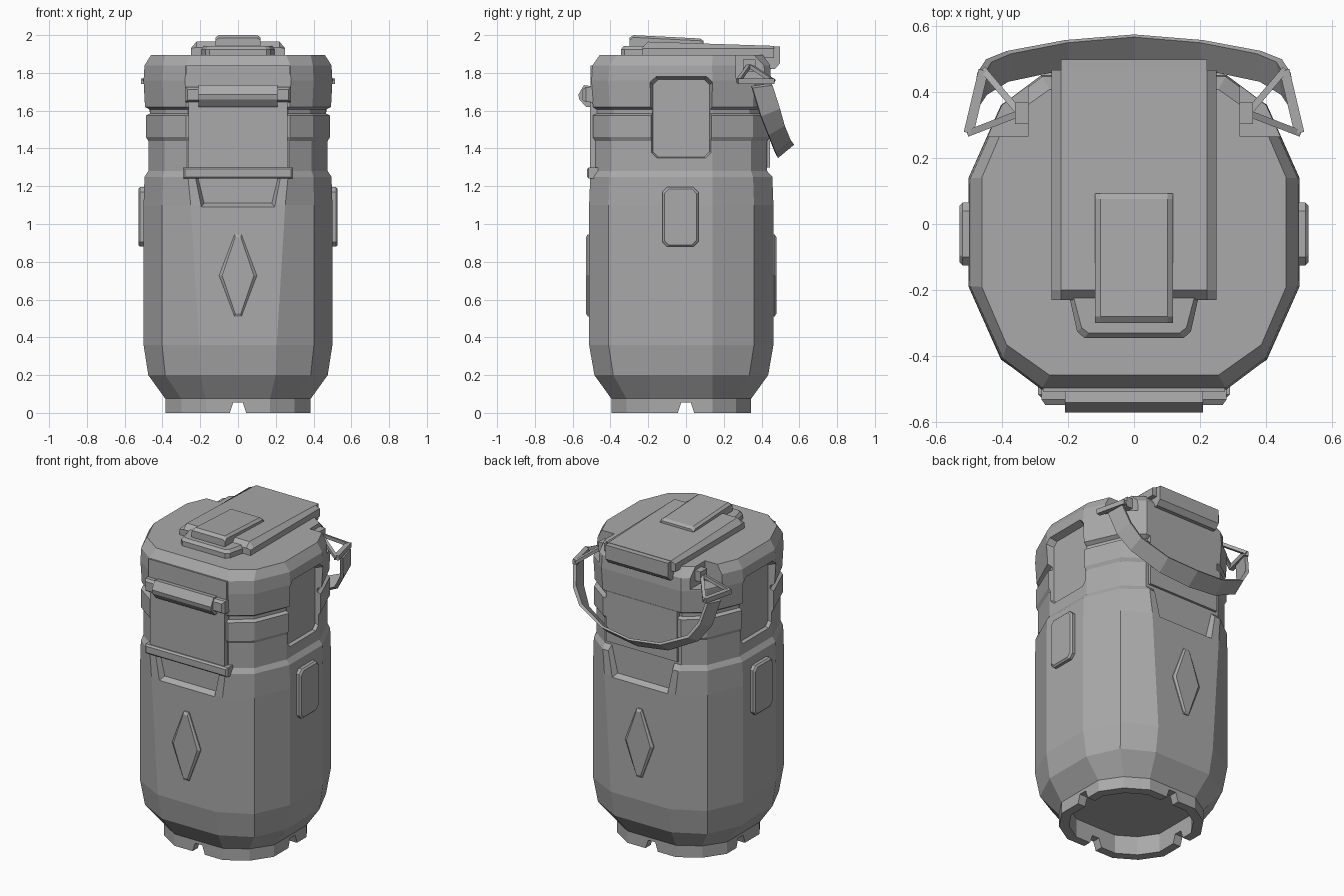
import bpy, bmesh
from mathutils import Vector

if "Cube" in bpy.data.objects:
    bpy.data.objects.remove(bpy.data.objects["Cube"])

grey = bpy.data.materials.new("plain_grey")
grey.use_nodes = True
grey.diffuse_color = (0.4, 0.4, 0.4, 1)
grey.node_tree.nodes["Principled BSDF"].inputs["Base Color"].default_value = (0.4, 0.4, 0.4, 1)

CY = -0.025  # centre of the canister in y


def loft(name, rings):
    """Closed solid through a stack of equal-length point rings."""
    bm = bmesh.new()
    rows = [[bm.verts.new(p) for p in ring] for ring in rings]
    n = len(rows[0])
    for a, b in zip(rows, rows[1:]):
        for i in range(n):
            j = (i + 1) % n
            bm.faces.new((a[i], a[j], b[j], b[i]))
    bm.faces.new(rows[0][::-1])
    bm.faces.new(rows[-1])
    bmesh.ops.recalc_face_normals(bm, faces=bm.faces)
    mesh = bpy.data.meshes.new(name)
    bm.to_mesh(mesh)
    bm.free()
    mesh.materials.append(grey)
    obj = bpy.data.objects.new(name, mesh)
    bpy.context.collection.objects.link(obj)
    return obj


# Directions in which a flat outline (u, v) is pushed out by w
AXES = {
    "front": lambda u, v, w: (u, -w, v),
    "back": lambda u, v, w: (-u, w, v),
    "left": lambda u, v, w: (w, u, v),
    "right": lambda u, v, w: (-w, u, v),
    "top": lambda u, v, w: (u, v, w),
}


def plate(name, outline, side, levels):
    """Outline lofted through (depth, inset) levels."""
    us, vs = [p[0] for p in outline], [p[1] for p in outline]
    cu, cv = (min(us) + max(us)) / 2, (min(vs) + max(vs)) / 2
    hu, hv = max(us) - cu, max(vs) - cv
    rings = [[AXES[side](cu + (u - cu) * (1 - d / hu), cv + (v - cv) * (1 - d / hv), w)
              for u, v in outline] for w, d in levels]
    return loft(name, rings)


def rect(u0, u1, v0, v1, c=0.0):
    """Rectangle, with cut corners if c is given."""
    if not c:
        return [(u0, v0), (u1, v0), (u1, v1), (u0, v1)]
    return [(u0 + c, v0), (u1 - c, v0), (u1, v0 + c), (u1, v1 - c),
            (u1 - c, v1), (u0 + c, v1), (u0, v1 - c), (u0, v0 + c)]


def cut(obj, cutter):
    mod = obj.modifiers.new("cut", "BOOLEAN")
    mod.operation, mod.solver, mod.object = "DIFFERENCE", "EXACT", cutter
    bpy.context.view_layer.objects.active = obj
    bpy.ops.object.modifier_apply(modifier=mod.name)
    bpy.data.objects.remove(cutter)


def beam(name, a, b, r):
    """Square rod between two points."""
    a, b = Vector(a), Vector(b)
    s = (b - a).cross(Vector((0, 0, 1))).normalized() * r
    t = (b - a).cross(s).normalized() * r
    return loft(name, [[p + s + t, p - s + t, p - s - t, p + s - t] for p in (a, b)])


def section(z, hx, hy, f, c, k=1.0):
    """Twelve-sided section: half sizes, front flat half width, corner."""
    q = [(hx, 0.165), c, (f, hy)]
    half = q + [(-x, y) for x, y in q[::-1]]
    full = half + [(-x, -y) for x, y in half]
    return [(x * k, y * k + CY, z) for x, y in full]


# Canister body: hollow foot, tank, neck, band and lid in one skin
foot = (0.385, 0.37, 0.17, (0.3, 0.29))
neck = (0.475, 0.455, 0.27, (0.39, 0.37))
band = (0.487, 0.468, 0.275, (0.398, 0.38))
groove = (0.465, 0.445, 0.265, (0.38, 0.36))
lid = (0.5, 0.475, 0.28, (0.4, 0.385))
body = loft("body", [
    section(0.12, *foot, 0.86), section(0, *foot, 0.86), section(0, *foot),
    section(0.075, *foot),
    section(0.2, 0.475, 0.46, 0.2, (0.385, 0.36)),
    section(0.36, 0.5, 0.488, 0.205, (0.402, 0.385)),
    section(1.1, 0.5, 0.488, 0.25, (0.402, 0.385)),
    section(1.25, 0.495, 0.482, 0.265, (0.4, 0.38)),
    section(1.28, *neck), section(1.44, *neck),
    section(1.46, *band), section(1.575, *band),
    section(1.585, *groove), section(1.605, *groove),
    section(1.62, *lid, 0.985), section(1.76, *lid), section(1.84, *lid, 0.99),
    section(1.895, 0.46, 0.432, 0.255, (0.385, 0.34)),
])

# Notches in the foot
notch = [(-0.05, -0.02), (0.05, -0.02), (0.025, 0.055), (-0.025, 0.055)]
for side in ("front", "left"):
    cut(body, plate("notch_cutter", notch, side, [(-0.6, 0), (0.6, 0)]))

# Bevelled recesses below the neck, front and back
funnel = [(-0.195, 1.09), (0.195, 1.09), (0.245, 1.32), (-0.245, 1.32)]
for side, y in (("front", 0.515), ("back", 0.465)):
    cut(body, plate("funnel_cutter", funnel, side,
                    [(y - 0.035, 0.02), (y, 0), (y + 0.1, 0)]))

# Tall grips sunk into the sides, and raised side pads
for side in ("left", "right"):
    cut(body, plate("grip_cutter", rect(-0.19, 0.14, 1.34, 1.78, 0.03), side,
                    [(0.455, 0.015), (0.5, 0), (0.6, 0)]))
    plate(side + "_pad", rect(-0.125, 0.065, 0.88, 1.195, 0.025), side,
          [(0.48, 0), (0.518, 0), (0.528, 0.01)])

# Corner pockets for the handle mounts
for s in (-1, 1):
    x0, x1 = sorted((0.32 * s, 0.6 * s))
    cut(body, plate("pocket_cutter", rect(x0, x1, 0.265, 0.7), "top",
                    [(1.77, 0), (2.0, 0)]))

# Raised diamonds, front and back
diamond = [(-0.018, 0.51), (0.018, 0.51), (0.1, 0.727),
           (0.018, 0.945), (-0.018, 0.945), (-0.1, 0.727)]
for side, y in (("front", 0.512), ("back", 0.461)):
    plate(side + "_diamond", diamond, side, [(y - 0.03, 0), (y + 0.008, 0), (y + 0.018, 0.016)])

# Front latch
plate("latch_plate", rect(-0.262, 0.262, 1.27, 1.66), "front", [(0.44, 0), (0.508, 0)])
plate("latch_backing", rect(-0.275, 0.275, 1.64, 1.84), "front", [(0.44, 0), (0.506, 0)])
plate("latch_foot", rect(-0.29, 0.29, 1.24, 1.3), "front", [(0.44, 0), (0.515, 0), (0.525, 0.01)])
plate("latch_hinge", rect(-0.28, 0.28, 1.645, 1.725), "front", [(0.46, 0), (0.53, 0), (0.547, 0.012)])
hook = [(-0.5, 1.73), (-0.54, 1.735), (-0.57, 1.685), (-0.565, 1.66), (-0.53, 1.62), (-0.5, 1.62)]
loft("latch_hook", [[(x, y, z) for y, z in hook] for x in (-0.208, 0.208)])

# Rear panel matching the latch
plate("rear_panel", rect(-0.25, 0.25, 1.3, 1.62), "back", [(0.39, 0), (0.445, 0)])

# Lid top: long sloping cover with a drop at the back
cover = [(-0.23, 1.88), (-0.23, 1.935), (-0.2, 1.965), (0.465, 1.943), (0.465, 1.88)]
low = [(y, min(z, 1.93)) for y, z in cover]
loft("lid_cover", [[(x, y, z) for y, z in prof] for x, prof in
                   ((-0.25, low), (-0.22, cover), (0.22, cover), (0.25, low))])
flap = [(0.4, 1.942), (0.497, 1.94), (0.497, 1.85), (0.47, 1.82), (0.43, 1.82), (0.4, 1.86)]
loft("cover_flap", [[(x, y, z) for y, z in flap] for x in (-0.22, 0.22)])
tab = [(-0.3, 1.93), (-0.3, 1.985), (-0.28, 2.0), (0.075, 1.982), (0.092, 1.97), (0.092, 1.93)]
inner = [(y, z - 0.012) for y, z in tab]
loft("cover_tab", [[(x, y, z) for y, z in prof] for x, prof in
                   ((-0.118, inner), (-0.102, tab), (0.102, tab), (0.118, inner))])
lip = [(-0.2, -0.2), (-0.172, -0.325), (-0.15, -0.345), (0.15, -0.345), (0.172, -0.325), (0.2, -0.2)]
plate("lid_lip", lip, "top", [(1.87, 0), (1.925, 0), (1.942, 0.016)])

# Handle mounts: knob, two struts and a cross bar on each side
for s, side in ((1, "left"), (-1, "right")):
    apex = (0.345 * s, 0.335, 1.84)
    rear, fore = (0.455 * s, 0.465, 1.755), (0.5 * s, 0.275, 1.755)
    beam(side + "_knob", (0.31 * s, 0.335, 1.84), (0.36 * s, 0.335, 1.84), 0.032)
    beam(side + "_rear_strut", apex, rear, 0.01)
    beam(side + "_fore_strut", apex, fore, 0.01)
    beam(side + "_cross_bar", rear, fore, 0.015)

# Hanging strap handle: outer and inner edge of one half, mirrored
outer = [(0, 0.565, 1.43), (0.2, 0.548, 1.45), (0.37, 0.515, 1.53), (0.43, 0.49, 1.62), (0.455, 0.45, 1.745)]
inside = [(0, 0.48, 1.36), (0.2, 0.468, 1.385), (0.38, 0.43, 1.48), (0.445, 0.39, 1.58), (0.475, 0.345, 1.73)]
thick = Vector((0, 0.008, -0.01))
rings = []
for a, b in zip(outer, inside):
    a, b = Vector(a), Vector(b)
    t = thick + Vector((0.04 * a.x, 0, 0))
    rings.append([a, b, b + t, a + t])
flip = [[Vector((-p.x, p.y, p.z)) for p in ring] for ring in rings[:0:-1]]
loft("strap_handle", flip + rings)
